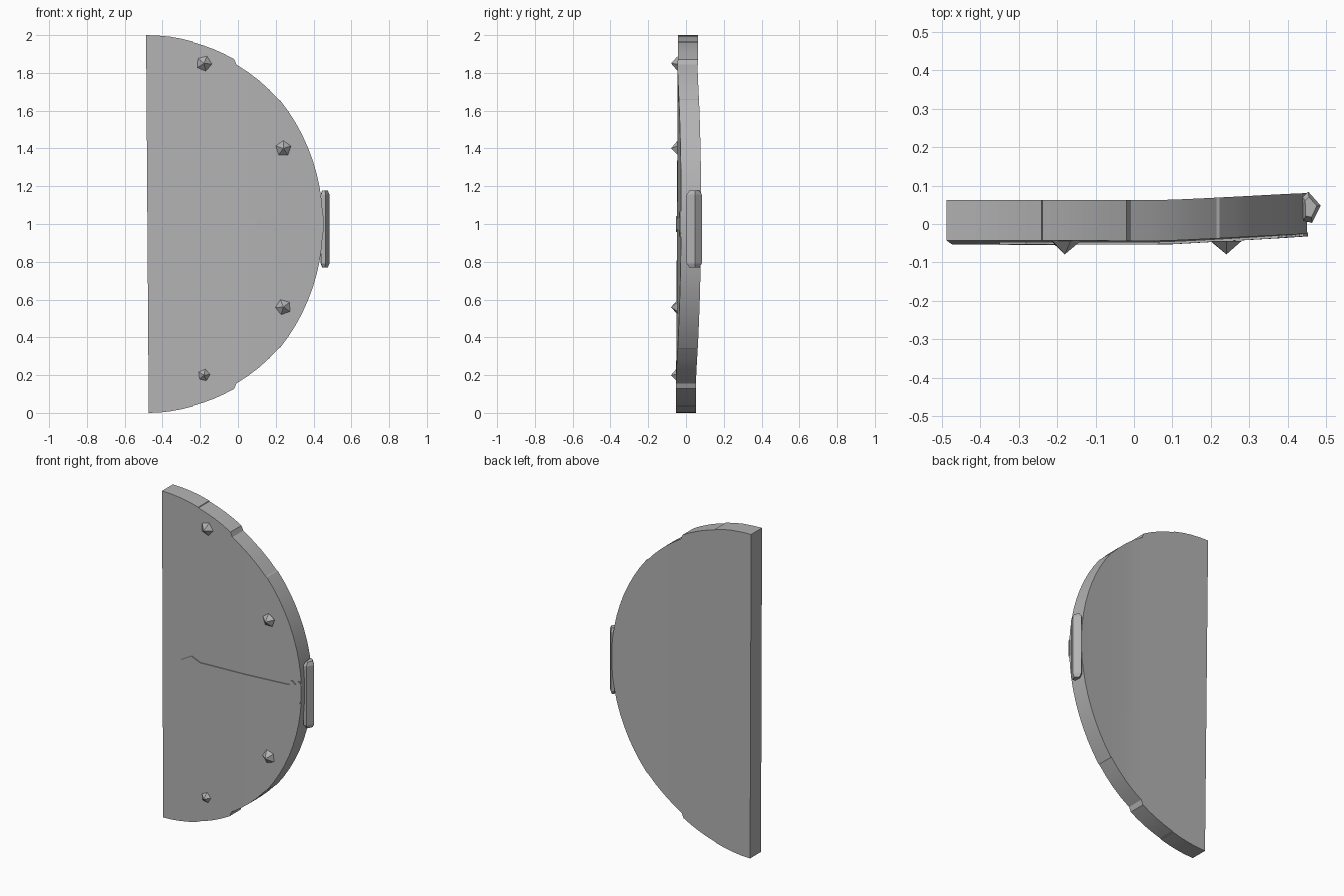
import bpy, bmesh, math
from mathutils import Matrix

if "Cube" in bpy.data.objects:
    bpy.data.objects.remove(bpy.data.objects["Cube"])

grey = bpy.data.materials.new("plain grey")
grey.use_nodes = True
grey.diffuse_color = (0.45, 0.45, 0.45, 1)
grey.node_tree.nodes["Principled BSDF"].inputs["Base Color"].default_value = (0.45, 0.45, 0.45, 1)


def finish(bm, name, smooth=None):
    bmesh.ops.recalc_face_normals(bm, faces=bm.faces)
    mesh = bpy.data.meshes.new(name)
    bm.to_mesh(mesh)
    bm.free()
    mesh.materials.append(grey)
    obj = bpy.data.objects.new(name, mesh)
    bpy.context.collection.objects.link(obj)
    if smooth:
        bpy.ops.object.select_all(action='DESELECT')
        obj.select_set(True)
        bpy.context.view_layer.objects.active = obj
        bpy.ops.object.shade_smooth_by_angle(angle=math.radians(smooth))
    return obj


def warp(x, y, z):
    """Bend the free side backwards and lean the slab slightly."""
    bend = 0.022 * max(0, (x - 0.06) / 0.39) ** 1.2
    skew = -0.007 * (z - 1) if x < -0.4 else 0
    return (x + skew, y + bend + 0.005 * (z - 1), z)


def slab(name, columns, front, back, smooth=None):
    """Plate made of vertical columns (x, half height), centred on z = 1."""
    bm = bmesh.new()
    rings = []
    for x, h in columns:
        ring = [(front, 1 + h), (back, 1 + h), (back, 1 - h), (front, 1 - h)]
        rings.append([bm.verts.new(warp(x, y, z)) for y, z in ring])
    for a, b in zip(rings, rings[1:]):
        for i in range(4):
            j = (i + 1) % 4
            bm.faces.new((a[i], a[j], b[j], b[i]))
    bm.faces.new(rings[0])
    bm.faces.new(rings[-1][::-1])
    return finish(bm, name, smooth)


# Half-round door panel: four planks with slightly uneven rims
planks = [(-0.48, -0.24, 0.0, 0.0), (-0.24, -0.02, -0.004, 0.003),
          (-0.008, 0.215, -0.018, -0.006), (0.222, 0.449, 0.0, 0.0)]
columns = []
for start, end, dz0, dz1 in planks:
    t0, t1 = (math.asin((x + 0.48) / 0.93) for x in (start, end))
    steps = max(3, round((t1 - t0) * 14))
    for i in range(steps + 1):
        f = i / steps
        t = t0 + (t1 - t0) * f
        x = -0.48 + 0.93 * math.sin(t)
        if columns and x - columns[-1][0] < 0.001:
            x += 0.002
        columns.append((x, math.cos(t) + dz0 + (dz1 - dz0) * f))
slab("door_panel", columns, -0.048, 0.058, 25)

# Arrow-shaped strap lying on the front
strap = [(-0.35, 0.003), (-0.28, 0.043), (-0.22, 0.018), (0.1, 0.028),
         (0.36, 0.035), (0.375, 0.038), (0.385, 0.063), (0.395, 0.063),
         (0.41, 0.047), (0.42, 0.05), (0.43, 0.068), (0.44, 0.068), (0.452, 0.045)]
slab("hinge_strap", strap, -0.054, -0.044)

# Five-sided pointed studs
for i, (x, z, turn) in enumerate([(-0.18, 1.85, 50), (0.24, 1.4, 0),
                                  (0.24, 0.56, 20), (-0.18, 0.2, 60)]):
    bm = bmesh.new()
    bmesh.ops.create_cone(bm, cap_ends=True, segments=5, radius1=0.042, radius2=0, depth=0.035)
    place = Matrix.Translation((x, -0.0615, z)) @ Matrix.Rotation(math.pi / 2, 4, 'X')
    bm.transform(place @ Matrix.Rotation(math.radians(turn), 4, 'Z'))
    finish(bm, f"stud_{i + 1}")

# Five-sided upright bar on the rim, with tapered ends
section = [(0.453, 0.084), (0.485, 0.048), (0.463, 0.003), (0.44, 0.008), (0.438, 0.07)]
cx, cy = 0.457, 0.045
bm = bmesh.new()
rings = []
for z, s in [(0.77, 0.65), (0.792, 1), (1.155, 1), (1.177, 0.65)]:
    rings.append([bm.verts.new((cx + (x - cx) * s, cy + (y - cy) * s, z)) for x, y in section])
for a, b in zip(rings, rings[1:]):
    for i in range(5):
        j = (i + 1) % 5
        bm.faces.new((a[i], a[j], b[j], b[i]))
bm.faces.new(rings[0])
bm.faces.new(rings[-1][::-1])
finish(bm, "rim_bar")
